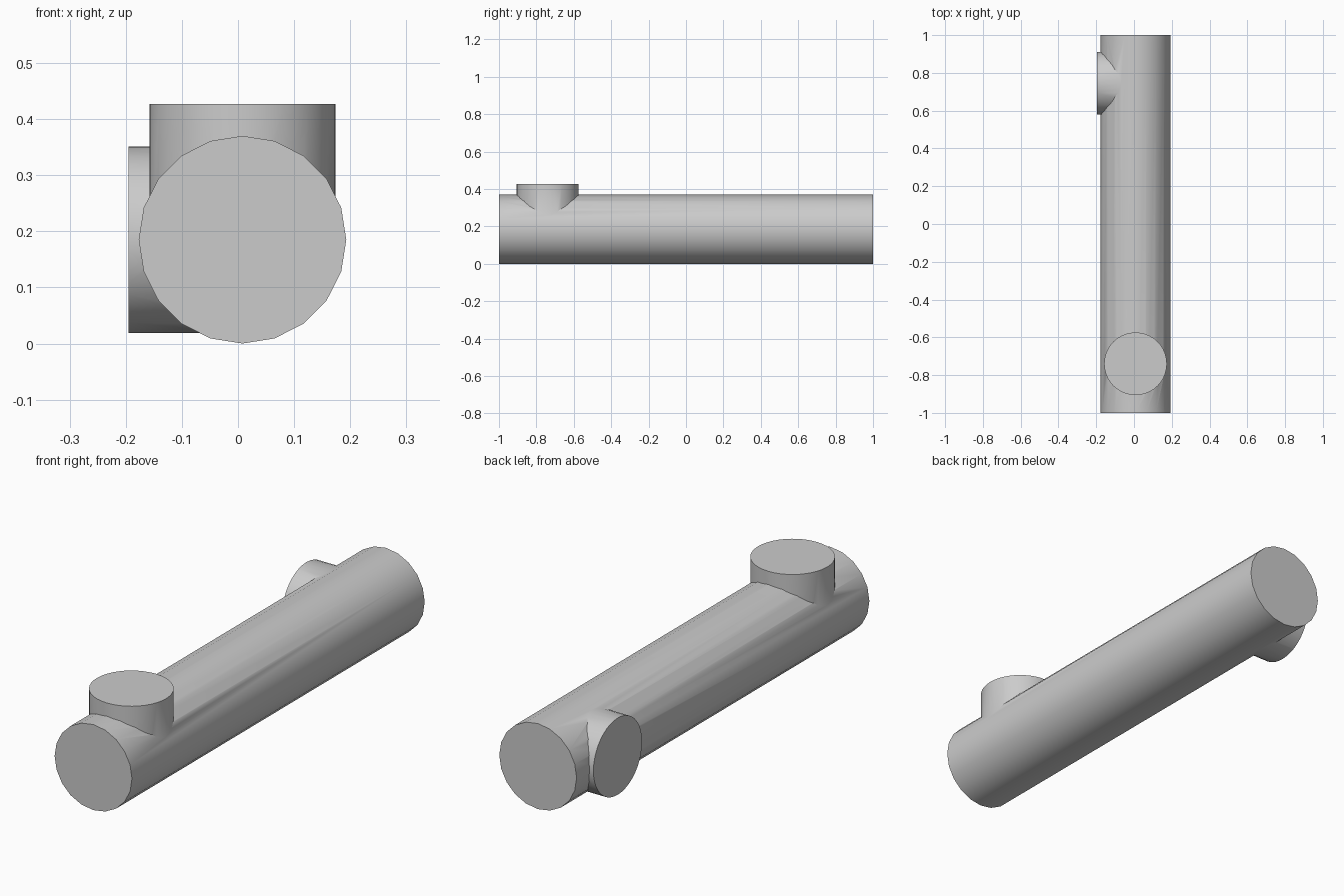
import bpy
import math
from mathutils import Vector

default = bpy.data.objects.get("Cube")
if default:
    bpy.data.objects.remove(default, do_unlink=True)

grey = bpy.data.materials.new("plain grey")
grey.use_nodes = True
colour = (0.6, 0.6, 0.6, 1)
grey.diffuse_color = colour
grey.node_tree.nodes["Principled BSDF"].inputs["Base Color"].default_value = colour

AXIS_X, AXIS_Z = 0.008, 0.185


def cylinder(name, start, end, radius, sides):
    """Capped cylinder running between two points."""
    start, end = Vector(start), Vector(end)
    direction = end - start
    bpy.ops.mesh.primitive_cylinder_add(
        vertices=sides, radius=radius, depth=direction.length,
        location=(start + end) / 2,
        rotation=direction.to_track_quat("Z", "Y").to_euler())
    obj = bpy.context.object
    obj.name = name
    obj.data.materials.append(grey)
    return obj


# Long main pipe, low sided
pipe = cylinder("main_pipe", (AXIS_X, -1, AXIS_Z), (AXIS_X, 1, AXIS_Z), 0.185, 20)

# Short branches: one upward near the front, one to the right near the back
branches = [
    cylinder("top_branch", (AXIS_X, -0.74, AXIS_Z), (AXIS_X, -0.74, 0.427), 0.166, 40),
    cylinder("side_branch", (AXIS_X, 0.745, AXIS_Z), (-0.195, 0.745, AXIS_Z), 0.166, 40),
]

# Weld the branches into the pipe
bpy.ops.object.select_all(action="DESELECT")
pipe.select_set(True)
bpy.context.view_layer.objects.active = pipe
for branch in branches:
    weld = pipe.modifiers.new("weld_" + branch.name, "BOOLEAN")
    weld.operation = "UNION"
    weld.solver = "EXACT"
    weld.object = branch
    bpy.ops.object.modifier_apply(modifier=weld.name)
    bpy.data.objects.remove(branch, do_unlink=True)

bpy.ops.object.shade_smooth_by_angle(angle=math.radians(30))
